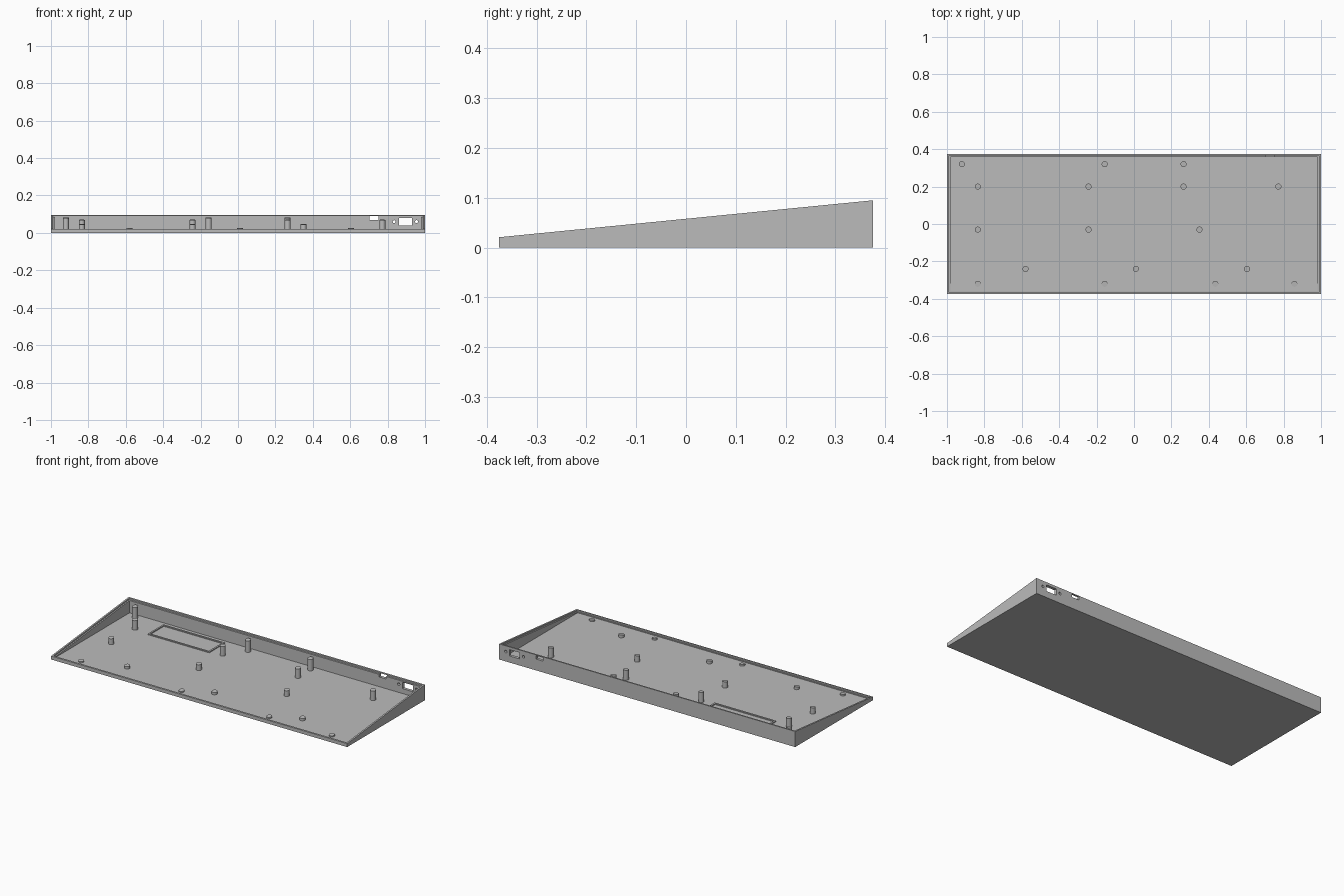
import bpy, bmesh, math
from mathutils import Matrix, Vector

if "Cube" in bpy.data.objects:
    bpy.data.objects.remove(bpy.data.objects["Cube"], do_unlink=True)

HALF_X, HALF_Y = 1.0, 0.375
FRONT_Z, BACK_Z = 0.021, 0.095
FLOOR, LEDGE = 0.01, 0.0085      # floor level, ledge depth below the rim
RIM, WALL = 0.01, 0.018          # thickness above and below the ledge


def rim_z(y):
    return FRONT_Z + (BACK_Z - FRONT_Z) * (y + HALF_Y) / (2 * HALF_Y)


def ledge_z(y):
    return rim_z(y) - LEDGE


grey = bpy.data.materials.new("case grey")
grey.use_nodes = True
colour = (0.5, 0.5, 0.5, 1)
grey.diffuse_color = colour
grey.node_tree.nodes["Principled BSDF"].inputs["Base Color"].default_value = colour


def make_object(name, bm):
    bmesh.ops.recalc_face_normals(bm, faces=bm.faces)
    mesh = bpy.data.meshes.new(name)
    bm.to_mesh(mesh)
    bm.free()
    mesh.materials.append(grey)
    obj = bpy.data.objects.new(name, mesh)
    bpy.context.collection.objects.link(obj)
    return obj


def block(name, x0, x1, y0, y1, bottom, top):
    """Box whose bottom and top heights are functions of y."""
    bm = bmesh.new()
    bmesh.ops.create_cube(bm, size=1)
    for v in bm.verts:
        x = x1 if v.co.x > 0 else x0
        y = y1 if v.co.y > 0 else y0
        v.co = (x, y, (top if v.co.z > 0 else bottom)(y))
    return make_object(name, bm)


def level(z):
    return lambda y: z


def cut(target, cutter):
    mod = target.modifiers.new("cut", 'BOOLEAN')
    mod.operation, mod.solver, mod.object = 'DIFFERENCE', 'EXACT', cutter
    bpy.context.view_layer.objects.active = target
    bpy.ops.object.modifier_apply(modifier=mod.name)
    bpy.data.objects.remove(cutter, do_unlink=True)


# Wedge-shaped tray with a stepped rim
case = block("case_tray", -HALF_X, HALF_X, -HALF_Y, HALF_Y, level(0), rim_z)
a, b = HALF_X - RIM, HALF_Y - RIM
cut(case, block("ledge_cutter", -a, a, -b, b, ledge_z, level(0.2)))
a, b = HALF_X - WALL, HALF_Y - WALL
cut(case, block("cavity_cutter", -a, a, -b, b, level(FLOOR), level(0.2)))

# Switch slot and connector opening through the back wall
for x0, x1, z0, z1 in ((0.703, 0.75, 0.069, 0.09), (0.86, 0.93, 0.04, 0.079)):
    cut(case, block("port_cutter", x0, x1, 0.34, 0.4, level(z0), level(z1)))

# Screw holes on both sides of the connector
for x in (0.835, 0.955):
    bm = bmesh.new()
    bmesh.ops.create_cone(bm, cap_ends=True, segments=16, radius1=0.008,
                          radius2=0.008, depth=0.06,
                          matrix=Matrix.Translation((x, 0.37, 0.06))
                          @ Matrix.Rotation(math.pi / 2, 4, 'X'))
    cut(case, make_object("screw_cutter", bm))

# Mounting posts, cut level with the sloping ledge
post_rows = {
    0.32: (-0.92, -0.157, 0.265),
    0.20: (-0.835, -0.243, 0.265, 0.772),
    -0.03: (-0.835, -0.243, 0.35),
    -0.24: (-0.58, 0.01, 0.604),
    -0.32: (-0.835, -0.157, 0.435, 0.858),
}
for y, xs in post_rows.items():
    for x in xs:
        bm = bmesh.new()
        bmesh.ops.create_cone(bm, cap_ends=True, segments=24, radius1=0.016,
                              radius2=0.016, depth=1)
        for v in bm.verts:
            top = v.co.z > 0
            v.co += Vector((x, y, 0))
            v.co.z = ledge_z(v.co.y) if top else FLOOR - 0.002
        post = make_object("mounting_post", bm)
        for p in post.data.polygons:
            p.use_smooth = len(p.vertices) == 4
        post.data.set_sharp_from_angle(angle=math.radians(40))

# Low rectangular frame on the floor
frame = block("floor_frame", -0.735, -0.32, 0.18, 0.33,
              level(FLOOR - 0.002), level(FLOOR + 0.006))
cut(frame, block("frame_cutter", -0.725, -0.33, 0.19, 0.32, level(0), level(0.1)))
